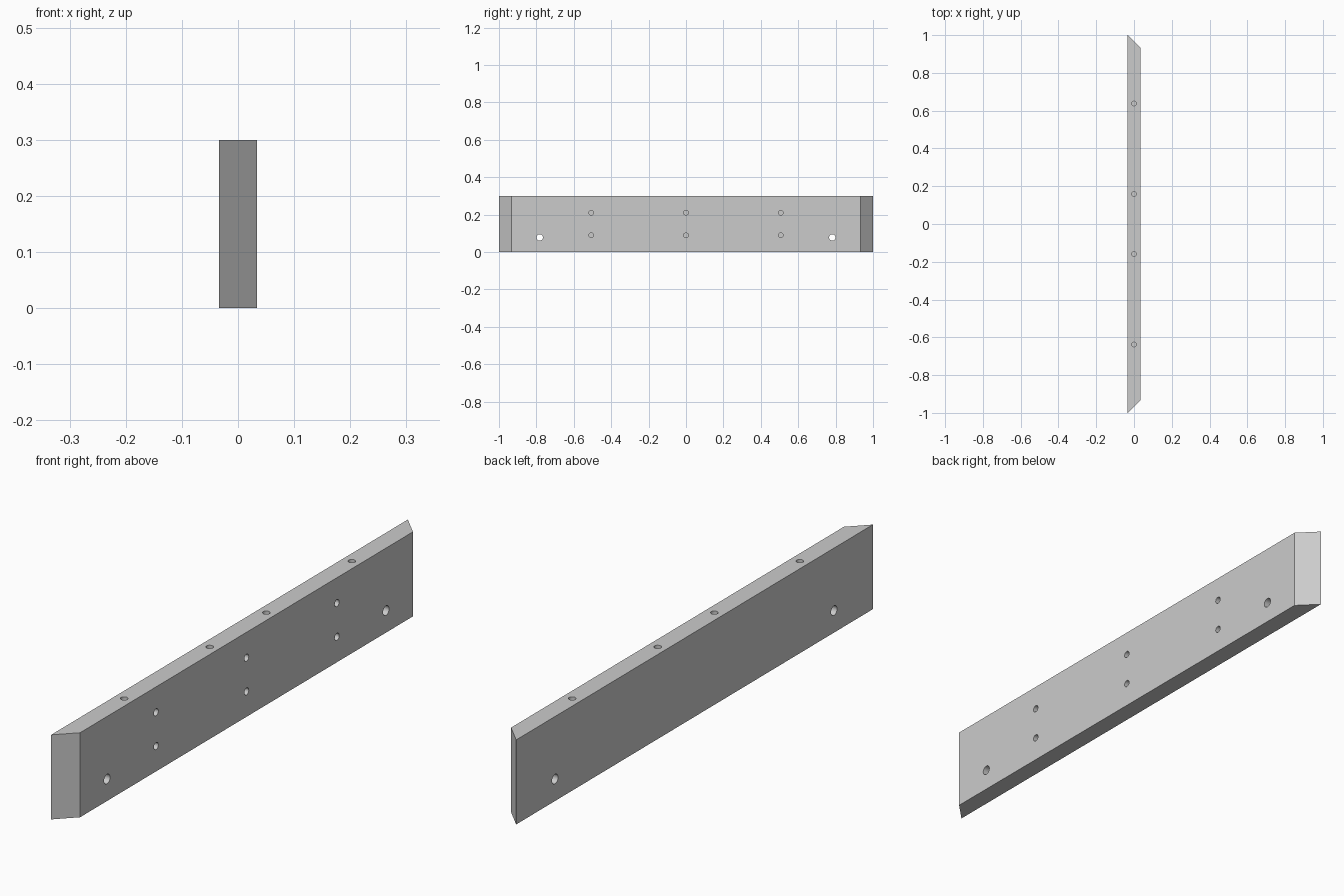
import bpy
import bmesh
from math import pi
from mathutils import Matrix, Vector

if "Cube" in bpy.data.objects:
    bpy.data.objects.remove(bpy.data.objects["Cube"])

HALF_T, HEIGHT, LONG, SHORT = 0.0335, 0.30, 1.0, 0.933


def make_object(name, bm):
    bmesh.ops.recalc_face_normals(bm, faces=bm.faces)
    mesh = bpy.data.meshes.new(name)
    bm.to_mesh(mesh)
    bm.free()
    obj = bpy.data.objects.new(name, mesh)
    bpy.context.collection.objects.link(obj)
    return obj


# Mitred board: trapezoid plan extruded upward
bm = bmesh.new()
plan = [(-HALF_T, -LONG), (HALF_T, -SHORT), (HALF_T, SHORT), (-HALF_T, LONG)]
base = bm.faces.new([bm.verts.new((x, y, 0)) for x, y in plan])
top = bmesh.ops.extrude_face_region(bm, geom=[base])["geom"]
bmesh.ops.translate(bm, vec=(0, 0, HEIGHT),
                    verts=[v for v in top if isinstance(v, bmesh.types.BMVert)])
board = make_object("mitred_board", bm)

# Drill holes, gathered in one cutter
bm = bmesh.new()


def drill(start, end, radius):
    a, b = Vector(start), Vector(end)
    turn = Matrix.Rotation(pi / 2, 4, 'Y') if a.z == b.z else Matrix.Identity(4)
    bmesh.ops.create_cone(bm, cap_ends=True, segments=32, radius1=radius,
                          radius2=radius, depth=(b - a).length,
                          matrix=Matrix.Translation((a + b) / 2) @ turn)


# Through holes near both ends
for y in (-0.782, 0.782):
    drill((-0.1, y, 0.078), (0.1, y, 0.078), 0.017)
# Blind holes in the short face
for y in (-0.507, 0, 0.507):
    for z in (0.09, 0.21):
        drill((-0.012, y, z), (0.1, y, z), 0.0125)
# Blind holes in the top edge
for y in (-0.638, -0.159, 0.159, 0.638):
    drill((0, y, HEIGHT - 0.08), (0, y, HEIGHT + 0.05), 0.0125)

cutter = make_object("hole_cutter", bm)
cutter.hide_render = True

mod = board.modifiers.new("holes", 'BOOLEAN')
mod.operation = 'DIFFERENCE'
mod.solver = 'EXACT'
mod.object = cutter

# Apply the drilling, then smooth the hole walls only
bpy.context.view_layer.objects.active = board
board.select_set(True)
bpy.ops.object.modifier_apply(modifier=mod.name)
bpy.data.objects.remove(cutter, do_unlink=True)
bpy.ops.object.shade_smooth_by_angle(angle=pi / 6)
